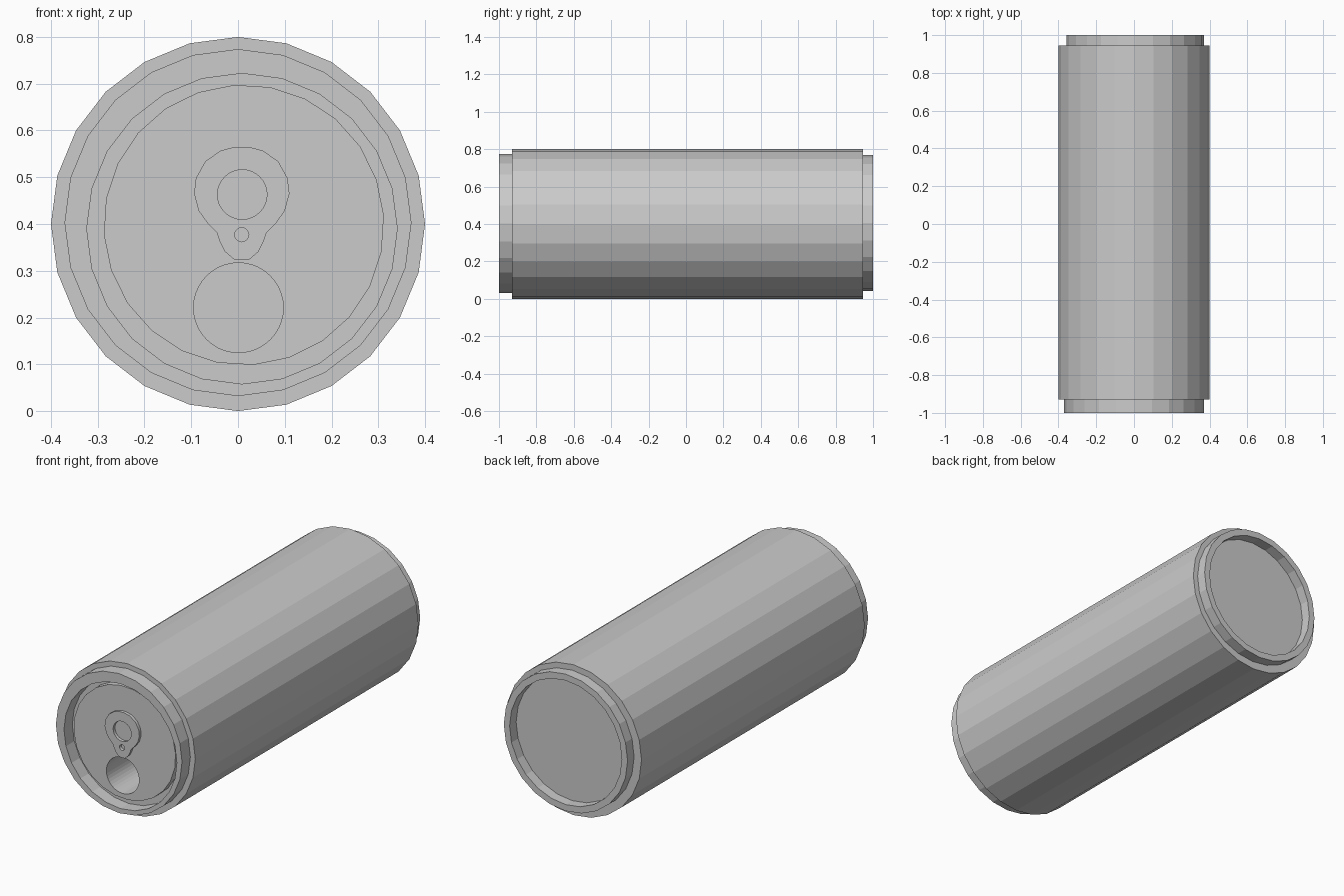
import bpy, bmesh
from math import sin, cos, tau, radians

if "Cube" in bpy.data.objects:
    bpy.data.objects.remove(bpy.data.objects["Cube"])


def circle(x, z, r, n=24, turn=0.0):
    return [(x + r * cos(tau * i / n + turn), z + r * sin(tau * i / n + turn)) for i in range(n)]


def finish(bm, name):
    bmesh.ops.recalc_face_normals(bm, faces=bm.faces)
    me = bpy.data.meshes.new(name)
    bm.to_mesh(me)
    bm.free()
    ob = bpy.data.objects.new(name, me)
    bpy.context.collection.objects.link(ob)
    return ob


def loop(bm, outline, y):
    return [bm.verts.new((x, y, z)) for x, z in outline]


def bridge(bm, a, b):
    n = len(a)
    for i in range(n):
        bm.faces.new((a[i], a[(i + 1) % n], b[(i + 1) % n], b[i]))


def prism(name, outline, y0, y1):
    bm = bmesh.new()
    a, b = loop(bm, outline, y0), loop(bm, outline, y1)
    bridge(bm, a, b)
    bm.faces.new(a)
    bm.faces.new(b)
    return finish(bm, name)


def tube(name, outer, inner, y0, y1):
    bm = bmesh.new()
    rings = [loop(bm, outer, y0), loop(bm, outer, y1), loop(bm, inner, y1), loop(bm, inner, y0)]
    for i in range(4):
        bridge(bm, rings[i], rings[(i + 1) % 4])
    return finish(bm, name)


# can body and the rims at both ends
body = prism("can_body", circle(0, 0.4, 0.4), -0.93, 0.945)
tube("front_rim", circle(0, 0.403, 0.371), circle(0.0085, 0.39, 0.332), -1.0, -0.925)
tube("back_rim", circle(0.0075, 0.405, 0.364), circle(0.0075, 0.405, 0.33), 0.94, 1.0)

# raised lid plate inside the front rim
lid = prism("lid_plate", circle(0.0125, 0.398, 0.3, 24, radians(4)), -0.97, -0.925)

# drinking hole, cut through lid and into the body
cutter = prism("mouth_cutter", circle(0.001, 0.221, 0.096, 40), -1.1, -0.65)
cutter.hide_render = True
cutter.hide_viewport = True
for ob in (lid, body):
    mod = ob.modifiers.new("mouth_hole", "BOOLEAN")
    mod.operation = "DIFFERENCE"
    mod.solver = "EXACT"
    mod.object = cutter

# pull tab: mirrored outline with finger hole and rivet hole
half = [(0.015, 0.565), (0.045, 0.557), (0.078, 0.534), (0.098, 0.498), (0.102, 0.465),
        (0.092, 0.428), (0.072, 0.4), (0.053, 0.381), (0.047, 0.363), (0.036, 0.341), (0.015, 0.323)]
cx = 0.008
outline = [(cx + x, z) for x, z in half] + [(cx - x, z) for x, z in reversed(half)]
curve = bpy.data.curves.new("pull_tab", "CURVE")
curve.dimensions = "2D"
curve.fill_mode = "BOTH"
curve.extrude = 0.009
for pts in (outline, circle(0.009, 0.463, 0.053, 32), circle(cx, 0.377, 0.015, 16)):
    sp = curve.splines.new("POLY")
    sp.points.add(len(pts) - 1)
    for p, (x, z) in zip(sp.points, pts):
        p.co = (x, z, 0, 1)
    sp.use_cyclic_u = True
tab = bpy.data.objects.new("pull_tab", curve)
bpy.context.collection.objects.link(tab)
tab.rotation_euler.x = radians(90)
tab.location.y = -0.977
bpy.context.view_layer.objects.active = tab
tab.select_set(True)
bpy.ops.object.convert(target="MESH")
